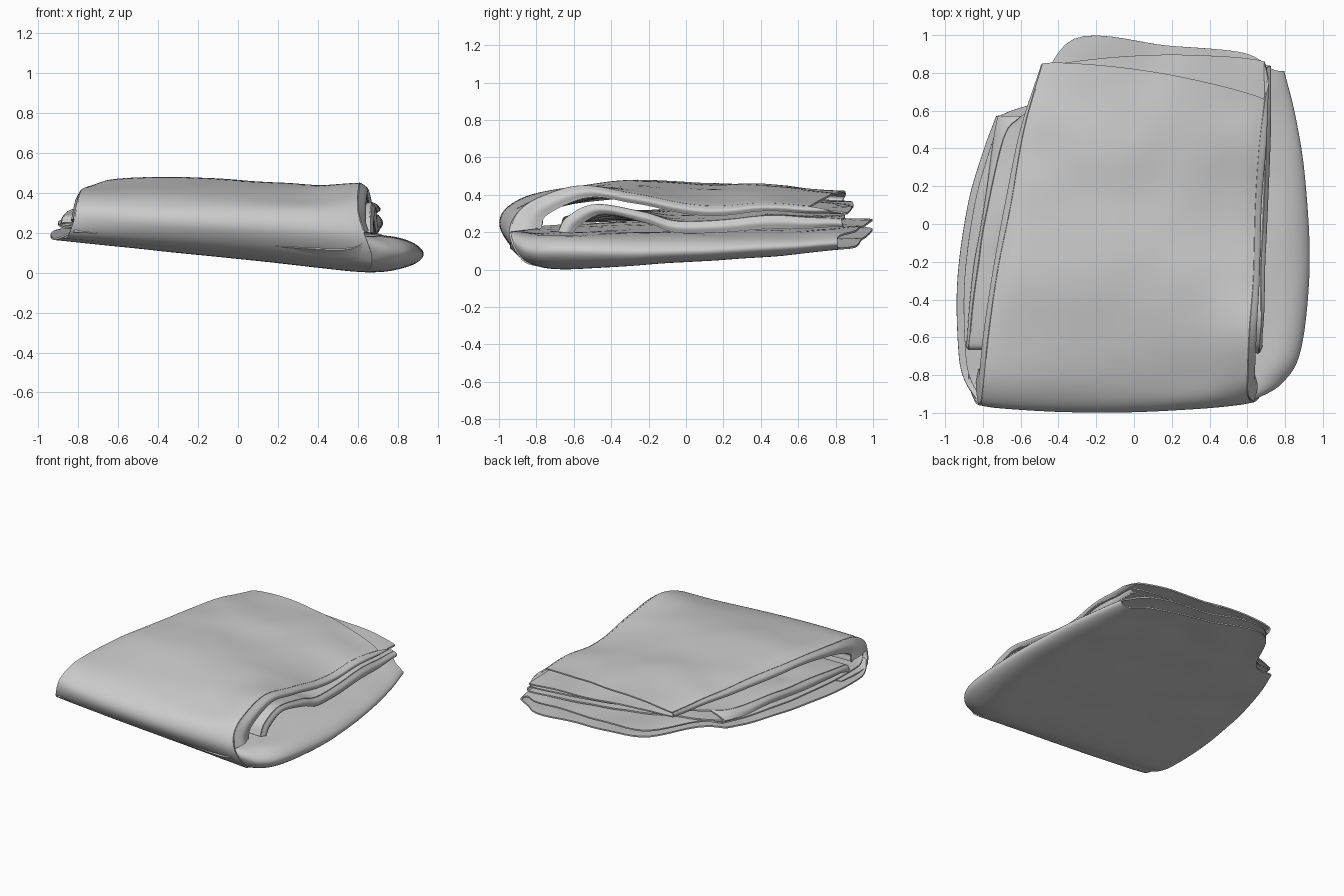
import bpy, math
from mathutils import Vector, noise


def catmull(pts, n):
    """Smooth points through a control polyline, n per span."""
    out = []
    for i in range(len(pts) - 1):
        p1, p2 = pts[i], pts[i + 1]
        p0 = pts[i - 1] if i else p1 * 2 - p2
        p3 = pts[i + 2] if i + 2 < len(pts) else p2 * 2 - p1
        for k in range(n):
            t = k / n
            out.append(0.5 * (2 * p1 + (p2 - p0) * t + (2 * p0 - 5 * p1 + 4 * p2 - p3) * t * t
                              + (3 * p1 - p0 - 3 * p2 + p3) * t ** 3))
    return out + [pts[-1]]


def sheet(name, rows, thick=0.01, wrinkle=0.012):
    """Cloth sheet through a grid of control points."""
    rows = [catmull(r, 7) for r in rows]
    cols = [catmull(list(c), 7) for c in zip(*rows)]
    m, n = len(cols), len(cols[0])
    verts = []
    for c in cols:
        for p in c:
            amp = wrinkle * max(0, min(1, (p.y + 0.9) / 1.5))
            verts.append(p + Vector((0, 0, amp * noise.noise(p * 4))))
    faces = [(i * n + j, i * n + j + 1, (i + 1) * n + j + 1, (i + 1) * n + j)
             for i in range(m - 1) for j in range(n - 1)]
    me = bpy.data.meshes.new(name)
    me.from_pydata(verts, [], faces)
    ob = bpy.data.objects.new(name, me)
    bpy.context.collection.objects.link(ob)
    mod = ob.modifiers.new("thickness", 'SOLIDIFY')
    mod.thickness, mod.offset = thick, 0
    bpy.ops.object.select_all(action='DESELECT')
    bpy.context.view_layer.objects.active = ob
    ob.select_set(True)
    bpy.ops.object.convert(target='MESH')
    bpy.ops.object.shade_smooth_by_angle(angle=math.radians(40))
    return ob


def base(x, y):
    """Tilted underside that rounds up toward the front fold."""
    z = 0.008 + 0.105 * (0.6 - x) + 0.07 * (y + 0.7)
    if y < -0.7:
        z += (0.15 + 0.06 * x) * ((-0.7 - y) / 0.3) ** 2
    return max(0.006, z)


def hump(x, y):
    """Soft swell at the left of the top and a dent at the front right."""
    return (0.022 * math.exp(-((x + 0.5) ** 2 + (y + 0.2) ** 2) / 0.12)
            - 0.035 * math.exp(-((x - 0.22) ** 2 + (y + 0.68) ** 2) / 0.07))


def spread(data):
    """Rows given by left point, right point, crown height and y bow."""
    rows = []
    for xl, yl, zl, xr, yr, zr, crown, bow in data:
        row = []
        for f in (0, 0.08, 0.3, 0.55, 0.8, 0.94, 1):
            s = math.sin(math.pi * f) ** 0.7 if 0 < f < 1 else 0
            x, y = xl + (xr - xl) * f, yl + (yr - yl) * f + bow * s
            z = base(x, y) + 0.004 if zl is None else zl + (zr - zl) * f + crown * s
            if crown and 0 < f < 1:
                z += hump(x, y)
            row.append(Vector((x, y, z)))
        rows.append(row)
    return rows


def edges(name, upper, lower, bulge):
    """Rounded cloth edges joining two layers on both sides."""
    for side, col, out in (("right", -1, bulge), ("left", 0, -bulge * 0.6)):
        sheet(side + "_" + name, [[a[col], (a[col] + b[col]) / 2 + Vector((out, 0, 0)), b[col]]
                                  for a, b in zip(upper, lower)])


# Lower layers: cloth doubled over along the right edge
stations = [  # xl, yl, xr, yr, thickness, back-edge skew
    (-0.82, -0.95, 0.62, -0.935, 0.10, 0), (-0.90, -0.82, 0.78, -0.84, 0.16, 0),
    (-0.93, -0.66, 0.88, -0.66, 0.19, 0), (-0.935, -0.30, 0.925, -0.22, 0.17, 0),
    (-0.88, 0.10, 0.90, 0.25, 0.13, 0.25), (-0.80, 0.38, 0.85, 0.57, 0.11, 0.7),
    (-0.73, 0.57, 0.79, 0.81, 0.09, 1)]
section = [  # across, height share, back-edge offset
    (0, 0, 0), (0.12, 0, 0.03), (0.27, 0, 0.345), (0.6, 0, 0.23), (0.86, 0, 0.13),
    (0.96, 0.14, 0.02), (1, 0.5, 0), (0.96, 0.86, 0.02), (0.86, 1, 0.13),
    (0.6, 1, 0.23), (0.27, 1, 0.345), (0.12, 1, 0.03), (0.02, 1, 0)]
low = []
for xl, yl, xr, yr, t, k in stations:
    row = []
    for f, h, b in section:
        x, y = xl + (xr - xl) * f, yl + (yr - yl) * f + k * b
        row.append(Vector((x, y, base(x, y) + h * t * (0.35 + 0.65 * f))))
    low.append(row)
sheet("lower_fold", low)

# Outer wrap: up over the front fold and across the top
wrap = spread([
    (-0.86, -0.60, None, 0.60, -0.60, None, 0, 0),
    (-0.875, -0.82, None, 0.66, -0.82, None, 0, 0),
    (-0.85, -0.92, 0.19, 0.67, -0.90, 0.09, 0, -0.02),
    (-0.82, -0.955, 0.27, 0.63, -0.94, 0.20, 0, -0.045),
    (-0.805, -0.93, 0.34, 0.60, -0.90, 0.30, 0, -0.04),
    (-0.79, -0.81, 0.40, 0.60, -0.79, 0.38, 0.002, -0.02),
    (-0.77, -0.60, 0.42, 0.61, -0.56, 0.445, 0.01, 0),
    (-0.72, -0.25, 0.43, 0.63, -0.28, 0.40, 0.045, 0),
    (-0.65, 0.10, 0.43, 0.64, 0.10, 0.34, 0.055, 0),
    (-0.58, 0.50, 0.42, 0.66, 0.40, 0.35, 0.055, 0),
    (-0.48, 0.85, 0.40, 0.69, 0.66, 0.34, 0.04, 0.05)])
sheet("outer_wrap", wrap)

# Lining: second layer just inside the wrap, longer at the back
lining = spread([
    (-0.82, -0.77, 0.25, 0.63, -0.78, 0.22, 0, 0),
    (-0.81, -0.76, 0.31, 0.63, -0.74, 0.30, 0, 0),
    (-0.79, -0.58, 0.36, 0.64, -0.52, 0.39, 0, 0),
    (-0.74, -0.25, 0.385, 0.65, -0.27, 0.355, 0.02, 0),
    (-0.68, 0.10, 0.385, 0.66, 0.10, 0.295, 0.03, 0),
    (-0.59, 0.50, 0.38, 0.69, 0.45, 0.315, 0.03, 0),
    (-0.47, 0.83, 0.36, 0.69, 0.86, 0.30, 0.02, 0.05)])
sheet("wrap_lining", lining)
edges("wrap_edge", wrap[3:], lining[:1] + lining, 0.02)

# Inner roll: smaller doubled fold arching up beneath the lining
roll = spread([
    (-0.88, -0.66, 0.25, 0.66, -0.68, 0.20, 0, 0),
    (-0.87, -0.63, 0.285, 0.66, -0.63, 0.28, 0, 0),
    (-0.85, -0.42, 0.305, 0.67, -0.48, 0.345, 0, 0),
    (-0.82, -0.20, 0.315, 0.67, -0.22, 0.30, 0, 0),
    (-0.79, 0.00, 0.32, 0.68, 0.00, 0.255, 0.01, 0),
    (-0.69, 0.45, 0.325, 0.70, 0.50, 0.285, 0.01, 0.03),
    (-0.60, 0.57, 0.33, 0.70, 0.83, 0.265, 0.01, 0.1)])
sheet("inner_roll", roll)
roll_lining = spread([
    (-0.87, -0.62, 0.235, 0.66, -0.61, 0.195, 0, 0),
    (-0.87, -0.58, 0.255, 0.66, -0.57, 0.24, 0, 0),
    (-0.86, -0.40, 0.262, 0.67, -0.44, 0.30, 0, 0),
    (-0.84, -0.20, 0.265, 0.68, -0.20, 0.25, 0, 0),
    (-0.80, 0.00, 0.268, 0.69, 0.00, 0.20, 0, 0),
    (-0.74, 0.45, 0.28, 0.71, 0.50, 0.225, 0, 0.03),
    (-0.72, 0.57, 0.285, 0.71, 0.84, 0.23, 0, 0.06)])
sheet("roll_lining", roll_lining)
edges("roll_edge", roll, roll_lining, 0.015)
